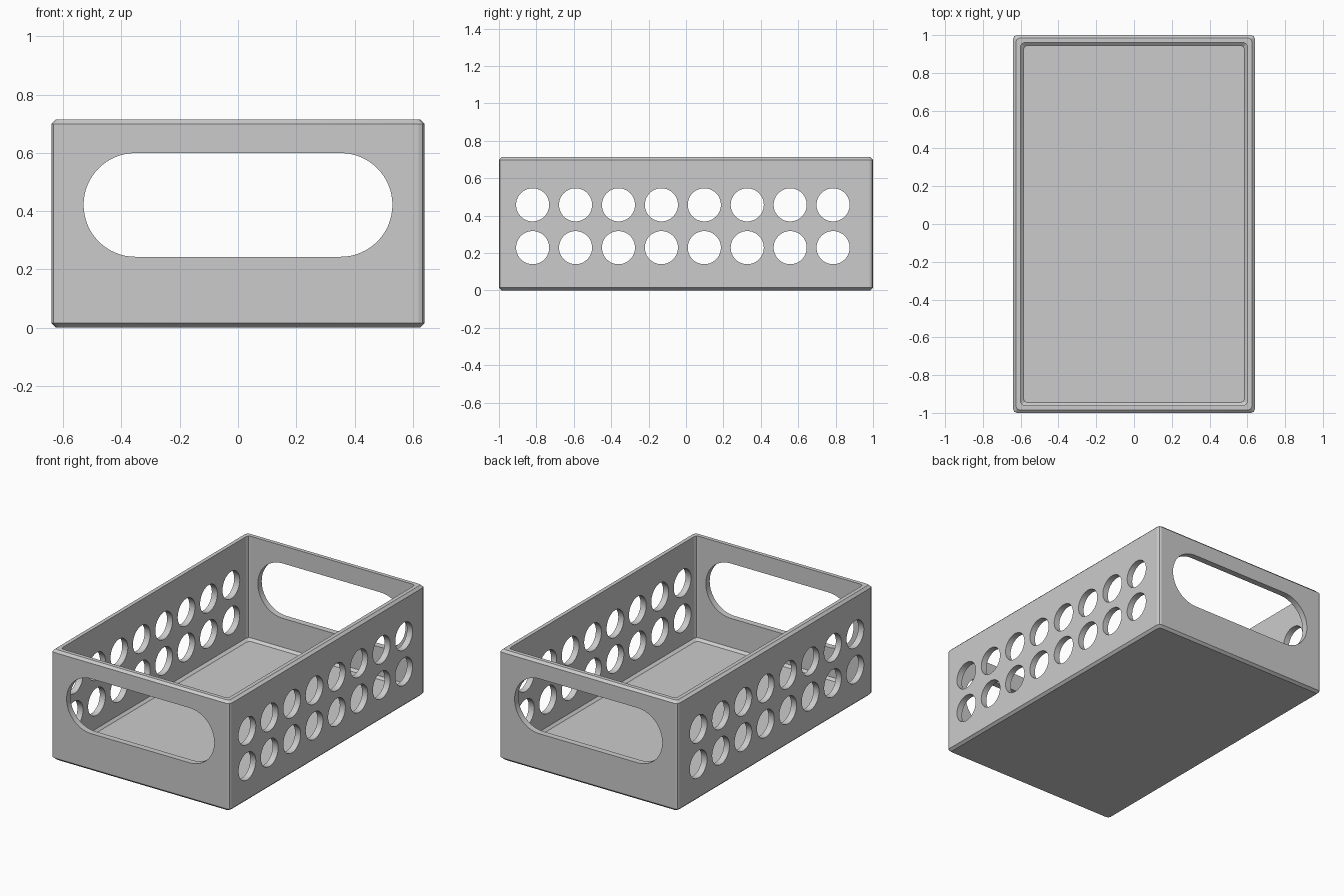
import bpy, bmesh, math

if "Cube" in bpy.data.objects:
    bpy.data.objects.remove(bpy.data.objects["Cube"])

HALF_X, HALF_Y, HEIGHT = 0.64, 1.0, 0.714
WALL, FLOOR, CHAMFER, CORNER = 0.04, 0.04, 0.015, 0.02

grey = bpy.data.materials.new("light_grey_plastic")
grey.use_nodes = True
colour = (0.6, 0.6, 0.6, 1)
grey.diffuse_color = colour
grey.node_tree.nodes["Principled BSDF"].inputs["Base Color"].default_value = colour


def make_object(name, bm):
    bmesh.ops.recalc_face_normals(bm, faces=bm.faces)
    mesh = bpy.data.meshes.new(name)
    bm.to_mesh(mesh)
    bm.free()
    mesh.materials.append(grey)
    obj = bpy.data.objects.new(name, mesh)
    bpy.context.collection.objects.link(obj)
    return obj


def rounded_ring(bm, inset, z):
    """Rectangle with softened corners, shrunk by inset."""
    ring = []
    cx, cy = HALF_X - inset - CORNER, HALF_Y - inset - CORNER
    for q, (sx, sy) in enumerate([(1, 1), (-1, 1), (-1, -1), (1, -1)]):
        for step in range(3):
            a = math.radians(90 * q + 45 * step)
            ring.append(bm.verts.new((sx * cx + CORNER * math.cos(a),
                                      sy * cy + CORNER * math.sin(a), z)))
    return ring


def prism(bm, points, axis, reach):
    """Extrude a 2D outline (horizontal, z) right through along an axis."""
    def place(h, z, d):
        return (d, h, z) if axis == "x" else (h, d, z)
    ends = [[bm.verts.new(place(h, z, d)) for h, z in points]
            for d in (-reach, reach)]
    for end in ends:
        bm.faces.new(end)
    n = len(points)
    for i in range(n):
        j = (i + 1) % n
        bm.faces.new((ends[0][i], ends[0][j], ends[1][j], ends[1][i]))


def slot_outline(centre, z, radius, stretch, count):
    """Circle outline, pulled apart into a stadium when stretch > 0."""
    points = []
    for side in ((1, -1) if stretch else (1,)):
        turn = math.pi if stretch else 2 * math.pi
        steps = count + 1 if stretch else count
        start = -math.pi / 2 if side == 1 else math.pi / 2
        for i in range(steps):
            a = start + turn * i / count
            points.append((centre + side * stretch + radius * math.cos(a),
                           z + radius * math.sin(a)))
    return points


# Open box shell, lofted from the underside, over the rim, down to the floor
bm = bmesh.new()
profile = [(CHAMFER, 0), (0, CHAMFER), (0, HEIGHT - CHAMFER), (CHAMFER, HEIGHT),
           (WALL, HEIGHT), (WALL, FLOOR + CHAMFER), (WALL + CHAMFER, FLOOR)]
rings = [rounded_ring(bm, inset, z) for inset, z in profile]
for low, high in zip(rings, rings[1:]):
    for i in range(len(low)):
        j = (i + 1) % len(low)
        bm.faces.new((low[i], low[j], high[j], high[i]))
bm.faces.new(rings[0])
bm.faces.new(rings[-1])
basket = make_object("storage_basket", bm)

# Handle slots through both ends
bm = bmesh.new()
prism(bm, slot_outline(0, 0.421, 0.178, 0.352, 32), "y", 1.2)
handle_cutter = make_object("handle_cutter", bm)

# Two rows of round holes through both sides
bm = bmesh.new()
for row in range(2):
    for col in range(8):
        prism(bm, slot_outline(-0.82 + 0.2295 * col, 0.229 + 0.229 * row,
                               0.0885, 0, 48), "x", 0.8)
hole_cutter = make_object("hole_cutter", bm)

bpy.context.view_layer.objects.active = basket
for cutter in (handle_cutter, hole_cutter):
    cutter.hide_render = True
    cut = basket.modifiers.new(cutter.name, "BOOLEAN")
    cut.operation = "DIFFERENCE"
    cut.solver = "EXACT"
    cut.object = cutter
    bpy.ops.object.modifier_apply(modifier=cut.name)
    bpy.data.objects.remove(cutter)

# Smooth hole walls, crisp chamfers
bpy.ops.object.select_all(action="DESELECT")
basket.select_set(True)
bpy.ops.object.shade_smooth_by_angle(angle=math.radians(20))
